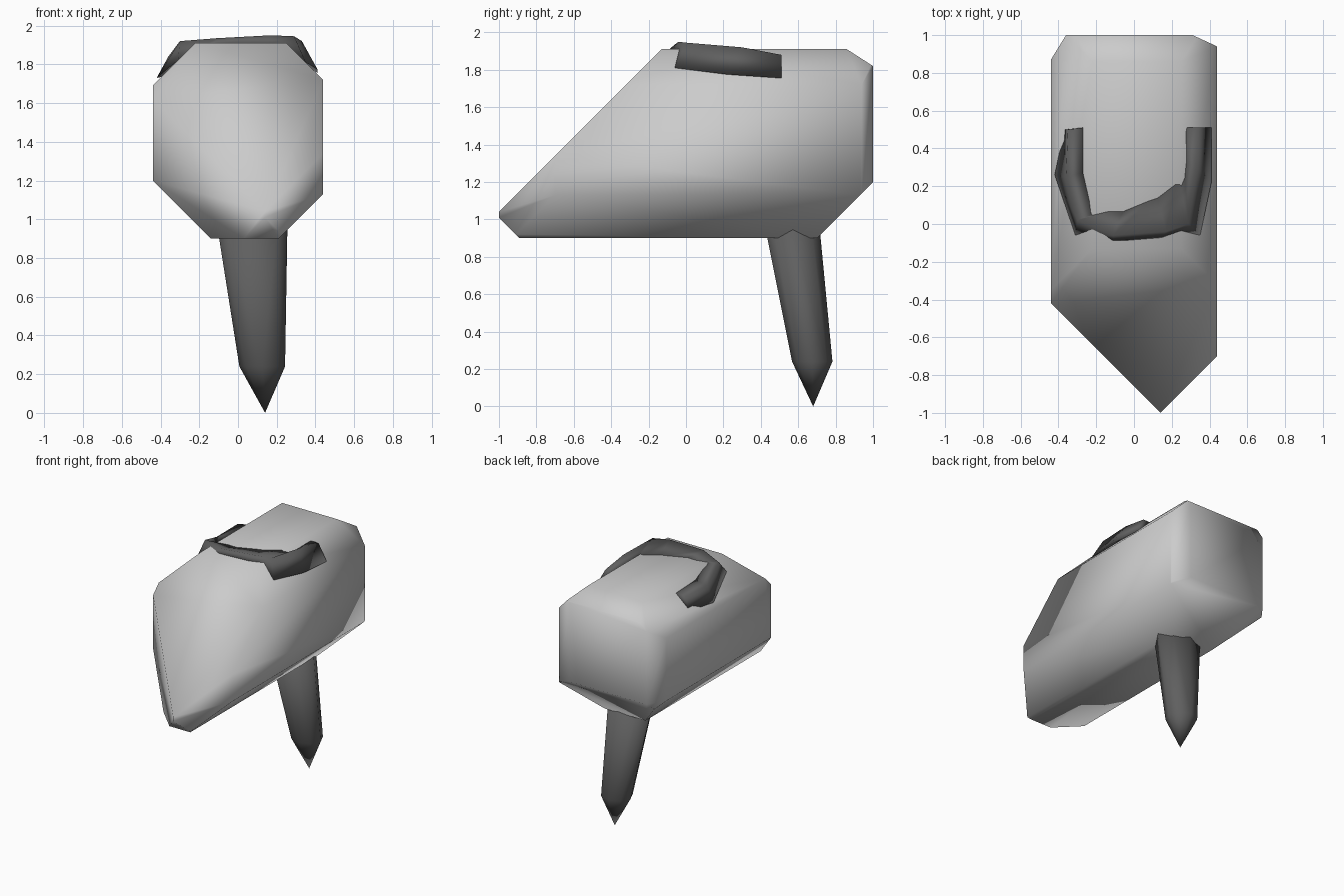
import bpy, bmesh, math
from mathutils import Vector

if "Cube" in bpy.data.objects:
    bpy.data.objects.remove(bpy.data.objects["Cube"])


def material(name, value):
    m = bpy.data.materials.new(name)
    m.diffuse_color = (value, value, value, 1)
    m.use_nodes = True
    m.node_tree.nodes["Principled BSDF"].inputs["Base Color"].default_value = m.diffuse_color
    return m


light_grey = material("light grey", 0.6)
dark_grey = material("dark grey", 0.115)


def finish(bm, name, mat):
    bmesh.ops.recalc_face_normals(bm, faces=bm.faces[:])
    for f in bm.faces:
        f.smooth = True
    me = bpy.data.meshes.new(name)
    bm.to_mesh(me)
    bm.free()
    me.materials.append(mat)
    ob = bpy.data.objects.new(name, me)
    bpy.context.collection.objects.link(ob)
    return ob


# Body: a long block with its edges planed off; each cut is (normal, point on it)
bm = bmesh.new()
bmesh.ops.create_cube(bm, size=1)
for v in bm.verts:
    v.co = Vector((v.co.x * 0.88, v.co.y * 2, 1.405 + v.co.z * 1.01))
cuts = [
    ((-1, 0, 1), (-0.44, 0, 1.69)),      # roof chamfers
    ((1, 0, 1), (0.44, 0, 1.72)),
    ((-1, 0, -1), (-0.44, 0, 1.20)),     # belly chamfers
    ((1, 0, -1), (0.44, 0, 1.13)),
    ((0, -1, 1), (0, -1, 1.04)),         # sloping front
    ((0, -1, -1), (0, -1, 1.01)),        # under the nose
    ((-1, -1, 0), (0.14, -1, 0)),        # nose sides
    ((1, -1, 0), (0.14, -1, 0)),
    ((0, 1, -1), (0, 1, 1.20)),          # under the tail
    ((0, 0.09, 0.14), (0, 0.86, 1.91)),  # tail top edge
    ((0.06, 0.13, 0), (0.31, 1, 0)),     # tail corners
    ((-0.13, 0.08, 0), (-0.36, 1, 0)),
]
for normal, point in cuts:
    geom = bm.verts[:] + bm.edges[:] + bm.faces[:]
    cut = bmesh.ops.bisect_plane(bm, geom=geom, dist=1e-5, plane_co=point,
                                 plane_no=Vector(normal).normalized(), clear_outer=True)
    edges = [e for e in cut["geom_cut"] if isinstance(e, bmesh.types.BMEdge)]
    if edges:
        bmesh.ops.edgenet_fill(bm, edges=edges)
bmesh.ops.remove_doubles(bm, verts=bm.verts[:], dist=0.002)
finish(bm, "body", light_grey)

# Leg: tapered eight-sided peg with a pointed tip
bm = bmesh.new()
for cx, cy, z, rx, ry in [(0.075, 0.57, 0.95, 0.18, 0.145),
                          (0.125, 0.675, 0.24, 0.118, 0.108)]:
    for i in range(8):
        a = i * math.tau / 8
        bm.verts.new((cx + rx * math.cos(a), cy + ry * math.sin(a), z))
bm.verts.new((0.14, 0.68, 0))
bmesh.ops.convex_hull(bm, input=bm.verts[:])
finish(bm, "leg", dark_grey)

# Band: horseshoe strip over the roof; each station is outer edge, ridge, inner edge
stations = [
    ((-.37, .50, 1.74), (-.35, .50, 1.85), (-.27, .51, 1.86)),
    ((-.42, .26, 1.73), (-.36, .25, 1.84), (-.27, .27, 1.87)),
    ((-.31, -.06, 1.82), (-.30, .02, 1.92), (-.22, .05, 1.905)),
    ((-.11, -.10, 1.90), (-.11, -.06, 1.935), (-.05, .09, 1.905)),
    ((.14, -.08, 1.90), (.17, -.04, 1.95), (.12, .16, 1.905)),
    ((.35, -.06, 1.81), (.29, .00, 1.945), (.23, .27, 1.90)),
    ((.41, .22, 1.775), (.33, .30, 1.92), (.26, .34, 1.87)),
    ((.41, .51, 1.755), (.34, .51, 1.88), (.27, .51, 1.88)),
]
bm = bmesh.new()
rings = [[bm.verts.new(p) for p in s] for s in stations]
for a, b in zip(rings, rings[1:]):
    for i in range(3):
        j = (i + 1) % 3
        bm.faces.new((a[i], a[j], b[j], b[i]))
bm.faces.new(rings[0])
bm.faces.new(rings[-1])
finish(bm, "roof_band", dark_grey)
